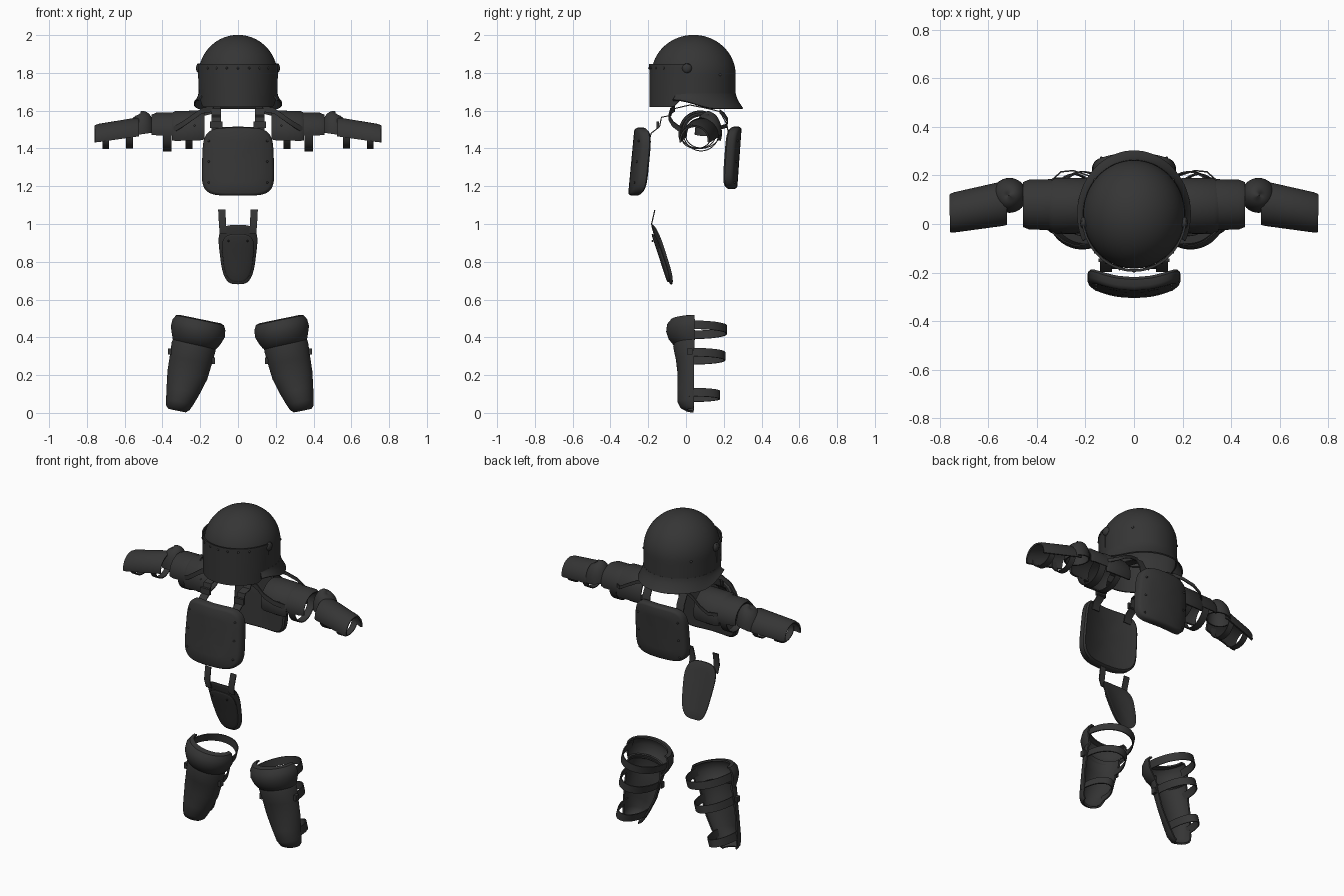
import bpy, bmesh
from math import sin, cos, radians, pi
from mathutils import Vector as V

cube = bpy.data.objects.get("Cube")
if cube:
    bpy.data.objects.remove(cube, do_unlink=True)

black = bpy.data.materials.new("matte black")
black.use_nodes = True
black.diffuse_color = (0.036, 0.036, 0.036, 1)
black.node_tree.nodes["Principled BSDF"].inputs["Base Color"].default_value = black.diffuse_color
X, Y, Z = V((1, 0, 0)), V((0, 1, 0)), V((0, 0, 1))


def finish(name, bm, thick=0):
    bmesh.ops.remove_doubles(bm, verts=bm.verts, dist=0.0004)
    bmesh.ops.recalc_face_normals(bm, faces=bm.faces)
    mesh = bpy.data.meshes.new(name)
    bm.to_mesh(mesh)
    bm.free()
    mesh.materials.append(black)
    ob = bpy.data.objects.new(name, mesh)
    bpy.context.collection.objects.link(ob)
    bpy.ops.object.select_all(action='DESELECT')
    ob.select_set(True)
    bpy.context.view_layer.objects.active = ob
    if thick:
        mod = ob.modifiers.new("thickness", 'SOLIDIFY')
        mod.thickness, mod.offset = thick, 0
        bpy.ops.object.modifier_apply(modifier=mod.name)
    bpy.ops.object.shade_smooth_by_angle(angle=radians(40))
    return ob


def sheet(name, f, nu, nv, thick=0.008):
    """Surface f(u, v) over the unit square."""
    bm = bmesh.new()
    rows = [[bm.verts.new(f(i / nu, j / nv)) for i in range(nu + 1)] for j in range(nv + 1)]
    for a, b in zip(rows, rows[1:]):
        for i in range(nu):
            bm.faces.new((a[i], a[i + 1], b[i + 1], b[i]))
    return finish(name, bm, thick)


def loft(name, sections, side, up, a0, a1, thick=0.008):
    """Elliptic arcs joined in a row; each section is centre, side radius, up radius."""
    def f(u, v):
        c, rs, ru = sections[round(v * (len(sections) - 1))]
        a = radians(a0 + (a1 - a0) * u)
        return V(c) + side * rs * cos(a) + up * ru * sin(a)
    return sheet(name, f, 32, len(sections) - 1, thick)


def ribbon(name, path, across, thick=0.006):
    def f(u, v):
        return V(path[round(v * (len(path) - 1))]) + across * (u - 0.5)
    return sheet(name, f, 1, len(path) - 1, thick)


def plate(name, c, a, b, n, thick, sag, lean, taper, face):
    """Rounded, curved pad lying across y."""
    rings = [(0, 0), (.35, 0), (.7, 0), (.95, 0), (1, .2), (1, .7), (.97, .9), (.92, 1), (.6, 1), (.3, 1), (0, 1)]

    def power(t):
        return abs(t) ** (2 / n) * (1 if t > 0 else -1)

    def f(u, v):
        r, d = rings[round(v * 10)]
        x, z = power(cos(2 * pi * u)) * r, power(sin(2 * pi * u)) * r
        y = face * (d * thick - sag * x * x) + lean * z
        return V(c) + V((a * x * (1 + taper * z), y, b * z))
    return sheet(name, f, 72, 10, 0)


def block(name, c, size, rivet=False):
    bm = bmesh.new()
    if rivet:
        bmesh.ops.create_uvsphere(bm, u_segments=12, v_segments=8, radius=1)
    else:
        bmesh.ops.create_cube(bm, size=1)
    bmesh.ops.scale(bm, vec=size, verts=bm.verts)
    bmesh.ops.translate(bm, vec=c, verts=bm.verts)
    return finish(name, bm)


def smooth(t):
    t = min(1, max(0, t))
    return t * t * (3 - 2 * t)


def around(a, rx, ry, z):
    return V((rx * cos(a), 0.04 + ry * sin(a), z))


# Helmet
def shell(u, v):
    a = 2 * pi * u
    rim = 1.67 + 0.11 * smooth((-sin(a) - 0.35) / 0.3)
    if v < 0.25:
        return around(a, 0.204, 0.218, rim + (1.79 - rim) * v * 4)
    t = (v - 0.25) / 0.75 * pi / 2
    return around(a, 0.204 * cos(t), 0.218 * cos(t), 1.79 + 0.206 * sin(t))


def visor(u, v):
    a = radians(190 + 160 * u)
    low = 1.62 + 0.05 * smooth((sin(a) + 0.5) / 0.3)
    return around(a, 0.205 + 0.008 * v, 0.23, low + (1.842 - low) * v)


def visor_lip(u, v):
    return around(radians(186 + 168 * u), 0.214, 0.233, 1.832 + 0.014 * v)


def neck(u, v):
    a = radians(-25 + 230 * u)
    y = 0.04 + 0.24 * sin(a)
    low = 1.61 + 0.045 * smooth((0.15 - y) / 0.2)
    k = (1 - v) ** 1.5
    return around(a, 0.206 + 0.025 * k, 0.22 + 0.04 * k, low + (1.69 - low) * v)


sheet("helmet_shell", shell, 72, 24, 0.01)
sheet("helmet_visor", visor, 48, 6)
sheet("visor_lip", visor_lip, 48, 1, 0.008)
sheet("helmet_neck_guard", neck, 48, 6)
for i in range(7):
    block("visor_rivet", around(radians(222 + 16 * i), 0.215, 0.234, 1.825), (.006, .006, .006), True)
for s in (-1, 1):
    block("visor_pivot", (s * 0.208, 0.005, 1.825), (0.014, 0.026, 0.026), True)
    block("helmet_rivet", (s * 0.16, 0.18, 1.79), (0.008, 0.008, 0.008), True)

# Torso pads
plate("chest_pad", (0, -0.235, 1.33), 0.19, 0.18, 4.5, 0.055, 0.045, 0.017, -0.03, -1)
plate("back_pad", (0, 0.23, 1.35), 0.172, 0.165, 4.5, 0.053, 0.03, 0.012, -0.03, 1)
plate("groin_guard", (0, -0.122, 0.838), 0.096, 0.157, 3.4, 0.014, 0.02, -0.05, 0.2, -1)
plate("groin_panel", (0, -0.130, 0.82), 0.08, 0.127, 3.2, 0.012, 0.014, -0.042, 0.2, -1)
shoulder_path = [(-.195, 1.44), (-.185, 1.48), (-.14, 1.515), (-.13, 1.565), (-.08, 1.575), (-.065, 1.61),
                 (.02, 1.63), (.1, 1.615), (.18, 1.595), (.215, 1.53), (.225, 1.48)]
for s in (-1, 1):
    ribbon("shoulder_strap", [(s * 0.115, y, z) for y, z in shoulder_path], X * 0.05)
    block("shoulder_buckle", (s * 0.115, -0.15, 1.525), (0.064, 0.014, 0.035))
    ribbon("groin_strap", [(s * 0.078, -0.17, 0.95), (s * 0.082, -0.182, 1.0), (s * 0.086, -0.165, 1.075)], X * 0.038)
    block("groin_rivet", (s * 0.05, -0.178, 0.91), (0.005, 0.005, 0.005), True)
    for z in (1.22, 1.33, 1.44):
        block("chest_rivet", (s * 0.155, -0.26 + (z - 1.33) * 0.09, z), (0.006, 0.006, 0.006), True)
        block("back_rivet", (s * 0.135, 0.265 + (z - 1.33) * 0.07, z), (0.006, 0.006, 0.006), True)

# Arms
for s in (-1, 1):
    def arc(name, sections, a0, a1, thick=0.008):
        loft(name, [((s * x, y, z), ry, rz) for x, y, z, ry, rz in sections], Y, Z, a0, a1, thick)

    def arm_strap(name, x, y, z, ry, rz, half=0.018):
        arc(name, [(x - half, y, z, ry, rz), (x + half, y, z, ry, rz)], 165, 375, 0.005)

    arc("shoulder_guard", [(.18, .075, 1.485, .102, .105), (.20, .075, 1.483, .109, .112),
                           (.33, .075, 1.48, .11, .112), (.345, .075, 1.48, .1, .104)], -20, 200, 0.012)
    arc("upper_arm_guard", [(.32, .08, 1.49, .1, .095), (.43, .08, 1.49, .098, .095),
                            (.455, .08, 1.49, .088, .084)], -12, 192, 0.01)
    arc("forearm_guard", [(.525, .085, 1.475, .084, .078), (.54, .084, 1.474, .087, .084),
                          (.74, .048, 1.445, .078, .08), (.757, .045, 1.443, .074, .074)], -8, 188, 0.01)
    arm_strap("shoulder_arm_strap", 0.26, 0.075, 1.485, 0.107, 0.085)
    arm_strap("upper_arm_strap", 0.375, 0.08, 1.49, 0.097, 0.103, 0.022)
    arm_strap("forearm_inner_strap", 0.575, 0.077, 1.475, 0.08, 0.072)
    arm_strap("forearm_outer_strap", 0.7, 0.054, 1.455, 0.076, 0.055)

    # Elbow cap, a dome open below
    def elbow(u, v):
        a, t = 2 * pi * u, v * pi / 2
        r = cos(t) ** 0.8
        return V((s * (0.513 + 0.068 * r * cos(a)), 0.118 + 0.068 * r * sin(a),
                  1.475 + 0.11 * sin(t) - 0.01 * cos(a)))
    sheet("elbow_cap", elbow, 32, 10)

    # Thin straps joining shoulder guard and harness
    ribbon("shoulder_front_tie", [(s * x, y, z) for x, y, z in
           ((.34, -.03, 1.5), (.29, -.07, 1.53), (.24, -.09, 1.565), (.19, -.08, 1.6), (.13, -.06, 1.61))], Z * 0.03)
    ribbon("shoulder_back_tie", [(s * x, y, z) for x, y, z in
           ((.34, .18, 1.51), (.3, .215, 1.52), (.25, .22, 1.55), (.19, .2, 1.58), (.13, .18, 1.595))], Z * 0.02)
    for x in (0.23, 0.3):
        block("shoulder_rivet", (s * x, -0.03, 1.52), (0.006, 0.006, 0.006), True)

# Legs, tilted outward toward the ankle
for s, shift in ((1, 0), (-1, 0.02)):
    side, back = V((s * 0.966, 0, 0.2)), Y

    def leg(x, y, z):
        return V((s * x + shift, y, z))

    def guard(name, sections, thick):
        loft(name, [(leg(x, 0.037, z), rs, ru) for x, z, rs, ru in sections], side, -back, -4, 184, thick)

    guard("knee_guard", [(.222, .492, .11, .085), (.222, .487, .128, .115), (.227, .465, .14, .133),
                         (.233, .43, .143, .137), (.24, .395, .13, .125), (.247, .37, .118, .105),
                         (.25, .36, .11, .09)], 0.01)
    guard("shin_guard", [(.248, .385, .108, .09), (.255, .35, .115, .1), (.27, .28, .11, .085),
                         (.288, .2, .104, .076), (.31, .12, .086, .078), (.328, .06, .07, .078),
                         (.338, .03, .06, .062), (.342, .016, .045, .035)], 0.01)
    for name, x, z, rs, ru in (("knee_strap", .23, .44, .132, .18), ("calf_strap", .265, .3, .107, .17),
                               ("ankle_strap", .32, .095, .073, .142)):
        drop = V((s * 0.006, 0, -0.022))
        loft(name, [(leg(x, 0.035, z) - drop, rs, ru), (leg(x, 0.035, z) + drop, rs, ru)],
             side, back, -8, 188, 0.006)
    block("calf_buckle", leg(0.382, 0.02, 0.325), (0.018, 0.03, 0.034))
    block("inner_buckle", leg(0.15, 0.02, 0.275), (0.016, 0.03, 0.034))
